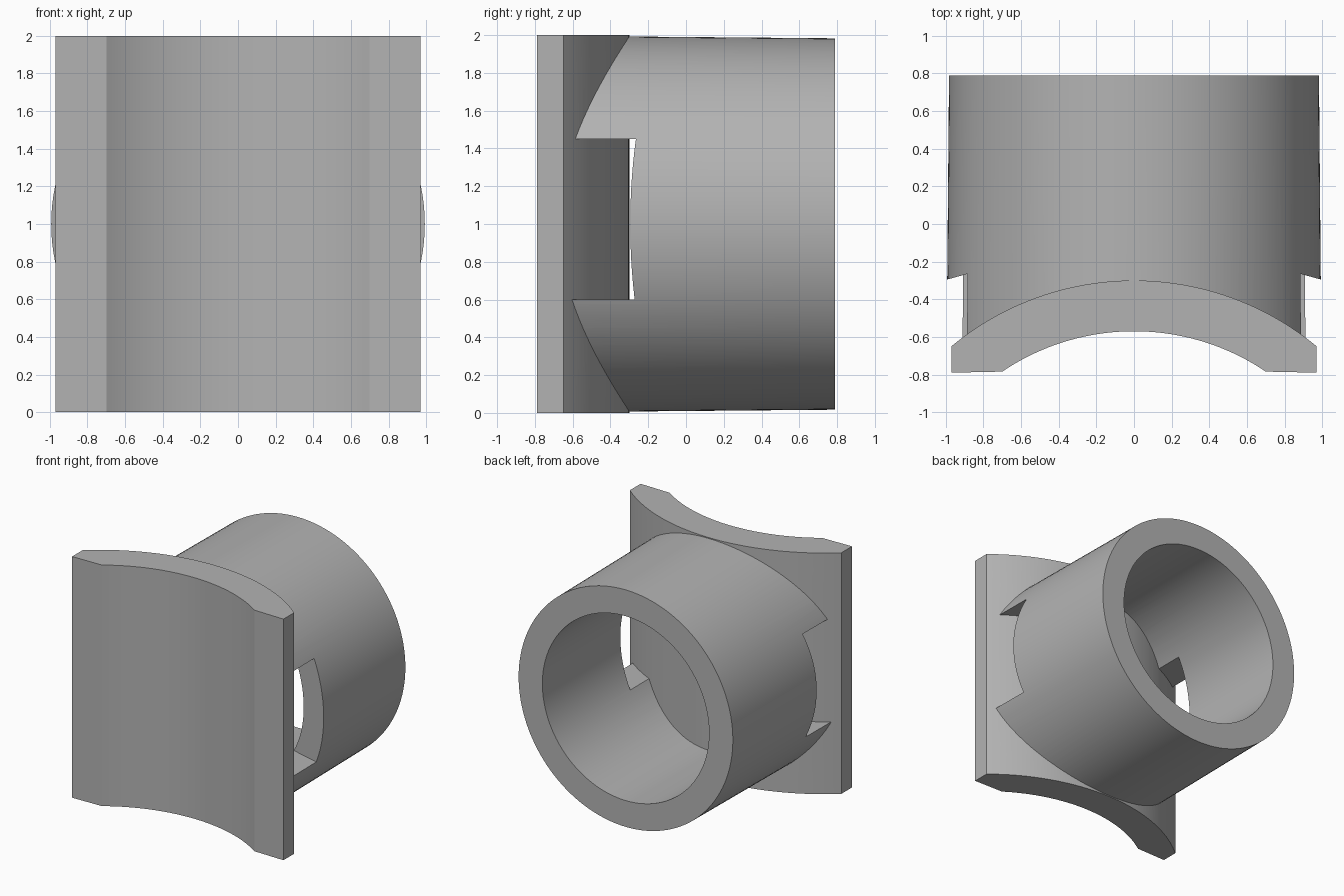
import bpy, bmesh
from math import sin, cos, asin, pi, radians

old = bpy.data.objects.get("Cube")
if old:
    bpy.data.objects.remove(old, do_unlink=True)

grey = bpy.data.materials.new("plain grey")
grey.use_nodes = True
colour = (0.45, 0.45, 0.45, 1)
grey.diffuse_color = colour
grey.node_tree.nodes["Principled BSDF"].inputs["Base Color"].default_value = colour

AXIS_Y = -1.82          # vertical axis shared by both saddle arcs
HALF, FRONT, BACK = 0.97, -0.79, 0.79


def make_object(name, bm):
    bmesh.ops.recalc_face_normals(bm, faces=bm.faces)
    mesh = bpy.data.meshes.new(name)
    bm.to_mesh(mesh)
    bm.free()
    mesh.materials.append(grey)
    obj = bpy.data.objects.new(name, mesh)
    bpy.context.collection.objects.link(obj)
    return obj


def prism(name, outline, z0, z1):
    """Extrude an xy outline upwards."""
    bm = bmesh.new()
    base = bm.faces.new([bm.verts.new((x, y, z0)) for x, y in outline])
    top = bmesh.ops.extrude_face_region(bm, geom=[base])["geom"]
    verts = [v for v in top if isinstance(v, bmesh.types.BMVert)]
    bmesh.ops.translate(bm, verts=verts, vec=(0, 0, z1 - z0))
    return make_object(name, bm)


def arc(radius, half_width, steps=48):
    """Arc about the saddle axis, from -x to +x."""
    a = asin(half_width / radius)
    return [(radius * sin(t), AXIS_Y + radius * cos(t))
            for t in (a * (2 * i / steps - 1) for i in range(steps + 1))]


def revolve(name, profile, steps=128):
    """Turn a closed (radius, y) profile about the horizontal tube axis."""
    bm = bmesh.new()
    rings = [[bm.verts.new((r * cos(2 * pi * i / steps), y,
                            1 + r * sin(2 * pi * i / steps)))
              for r, y in profile] for i in range(steps)]
    n = len(profile)
    for i in range(steps):
        a, b = rings[i], rings[(i + 1) % steps]
        for j in range(n):
            k = (j + 1) % n
            bm.faces.new((a[j], a[k], b[k], b[j]))
    return make_object(name, bm)


def combine(target, tool, operation):
    mod = target.modifiers.new(operation.lower(), "BOOLEAN")
    mod.operation, mod.object, mod.solver = operation, tool, "EXACT"
    bpy.context.view_layer.objects.active = target
    bpy.ops.object.modifier_apply(modifier=mod.name)
    bpy.data.objects.remove(tool, do_unlink=True)


# Curved saddle plate with flat feet along its sides
inner = arc(1.25, 0.70)
saddle = prism("saddle_plate",
               arc(1.52, HALF) + [(HALF, FRONT)] + inner[::-1] + [(-HALF, FRONT)],
               0, 2)

# Slightly tapered tube, its front end trimmed inside the plate
tube = revolve("saddle_fitting", [(0.765, -0.9), (0.998, -0.9), (0.983, BACK), (0.765, BACK)])
trim = prism("trim_cutter", arc(1.40, 1.2) + [(1.2, -1.5), (-1.2, -1.5)], -0.2, 2.2)
combine(tube, trim, "DIFFERENCE")

# Side notches with a slanted back face
for side in (1, -1):
    notch = prism("notch_cutter",
                  [(side * 0.58, -0.18), (side * 1.2, -0.353),
                   (side * 1.2, -1.2), (side * 0.58, -1.2)], 0.60, 1.45)
    combine(tube, notch, "DIFFERENCE")

combine(tube, saddle, "UNION")

# Smooth curves, sharp edges
bpy.ops.object.select_all(action="DESELECT")
tube.select_set(True)
bpy.context.view_layer.objects.active = tube
bpy.ops.object.shade_smooth_by_angle(angle=radians(20))
